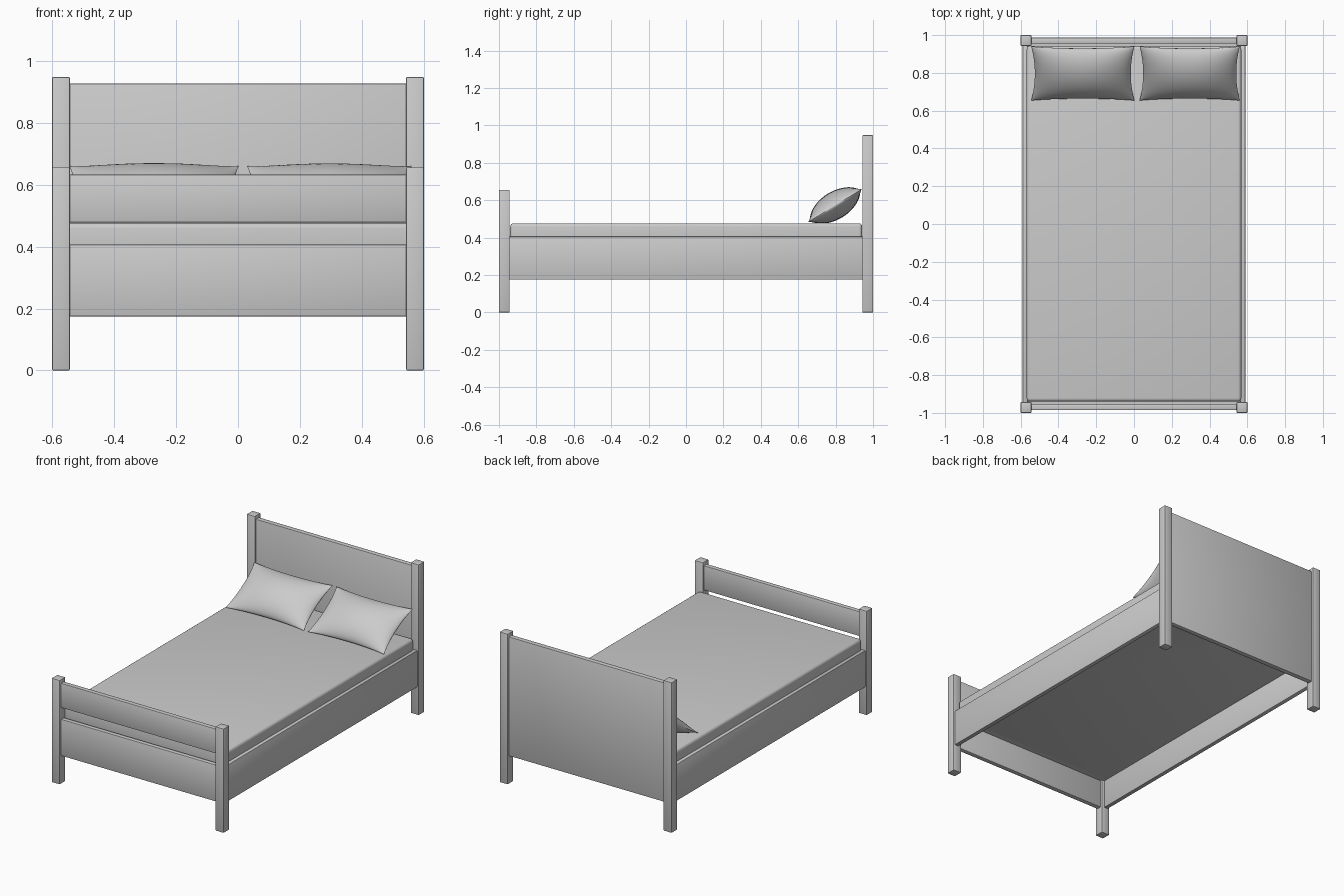
import bpy, bmesh, math
from mathutils import Matrix, Vector

if "Cube" in bpy.data.objects:
    bpy.data.objects.remove(bpy.data.objects["Cube"])

grey = bpy.data.materials.new("light grey")
grey.diffuse_color = (0.6, 0.6, 0.6, 1)
grey.use_nodes = True
grey.node_tree.nodes["Principled BSDF"].inputs["Base Color"].default_value = grey.diffuse_color


def finish(bm, name):
    me = bpy.data.meshes.new(name)
    bmesh.ops.recalc_face_normals(bm, faces=bm.faces)
    bm.to_mesh(me)
    bm.free()
    me.materials.append(grey)
    ob = bpy.data.objects.new(name, me)
    bpy.context.collection.objects.link(ob)
    bpy.ops.object.select_all(action='DESELECT')
    ob.select_set(True)
    bpy.context.view_layer.objects.active = ob
    bpy.ops.object.shade_smooth_by_angle(angle=math.radians(35))
    return ob


def box(name, x, y, z, bevel=0.004, segments=2):
    """Rounded box from (min, max) ranges."""
    bm = bmesh.new()
    size = [r[1] - r[0] for r in (x, y, z)]
    mid = [(r[0] + r[1]) / 2 for r in (x, y, z)]
    bmesh.ops.create_cube(bm, size=1, matrix=Matrix.Translation(mid) @ Matrix.Diagonal((*size, 1)))
    bmesh.ops.bevel(bm, geom=bm.edges[:], offset=bevel, segments=segments,
                    profile=0.5, affect='EDGES')
    return finish(bm, name)


# corner posts and side rails
for s, side in ((-1, "left"), (1, "right")):
    px = sorted((s * 0.543, s * 0.6))
    box(f"head_post_{side}", px, (0.943, 1.0), (0, 0.948))
    box(f"foot_post_{side}", px, (-1.0, -0.943), (0, 0.656))
    box(f"side_rail_{side}", sorted((s * 0.562, s * 0.59)), (-0.948, 0.948), (0.175, 0.406))

# head and foot boards
box("headboard", (-0.548, 0.548), (0.955, 0.987), (0.175, 0.926))
box("foot_lower_board", (-0.548, 0.548), (-0.985, -0.955), (0.175, 0.406))
box("foot_upper_rail", (-0.548, 0.548), (-0.985, -0.955), (0.478, 0.633))

# mattress, with its base closing the frame
box("mattress", (-0.568, 0.568), (-0.94, 0.942), (0.355, 0.477), 0.018, 4)
box("mattress_base", (-0.565, 0.565), (-0.957, 0.957), (0.355, 0.375), 0.002, 1)


def pillow(name, cx, half_w, half_d, half_t, tilt):
    """Pinched cushion: two bulged grids sharing a seam."""
    bm = bmesh.new()
    nu, nv = 32, 24
    for sign in (1, -1):
        rows = []
        for i in range(nu + 1):
            u = -math.cos(math.pi * i / nu)
            row = []
            for j in range(nv + 1):
                v = -math.cos(math.pi * j / nv)
                bulge = max(0, (1 - u * u) * (1 - v * v)) ** 0.62
                row.append(bm.verts.new((half_w * u * (1 - 0.07 * (1 - v * v)),
                                         half_d * v * (1 - 0.09 * (1 - u * u)),
                                         sign * half_t * bulge)))
            rows.append(row)
        for i in range(nu):
            for j in range(nv):
                bm.faces.new((rows[i][j], rows[i + 1][j], rows[i + 1][j + 1], rows[i][j + 1]))
    bmesh.ops.remove_doubles(bm, verts=bm.verts[:], dist=1e-5)
    bmesh.ops.transform(bm, verts=bm.verts[:],
                        matrix=Matrix.Translation((cx, 0.797, 0.572)) @ Matrix.Rotation(tilt, 4, 'X'))
    # rest flat on the mattress
    for v in bm.verts:
        v.co.z = max(v.co.z, 0.478)
    return finish(bm, name)


pillow("pillow_left", -0.271, 0.273, 0.168, 0.074, math.radians(31.5))
pillow("pillow_right", 0.295, 0.265, 0.168, 0.072, math.radians(31.5))
